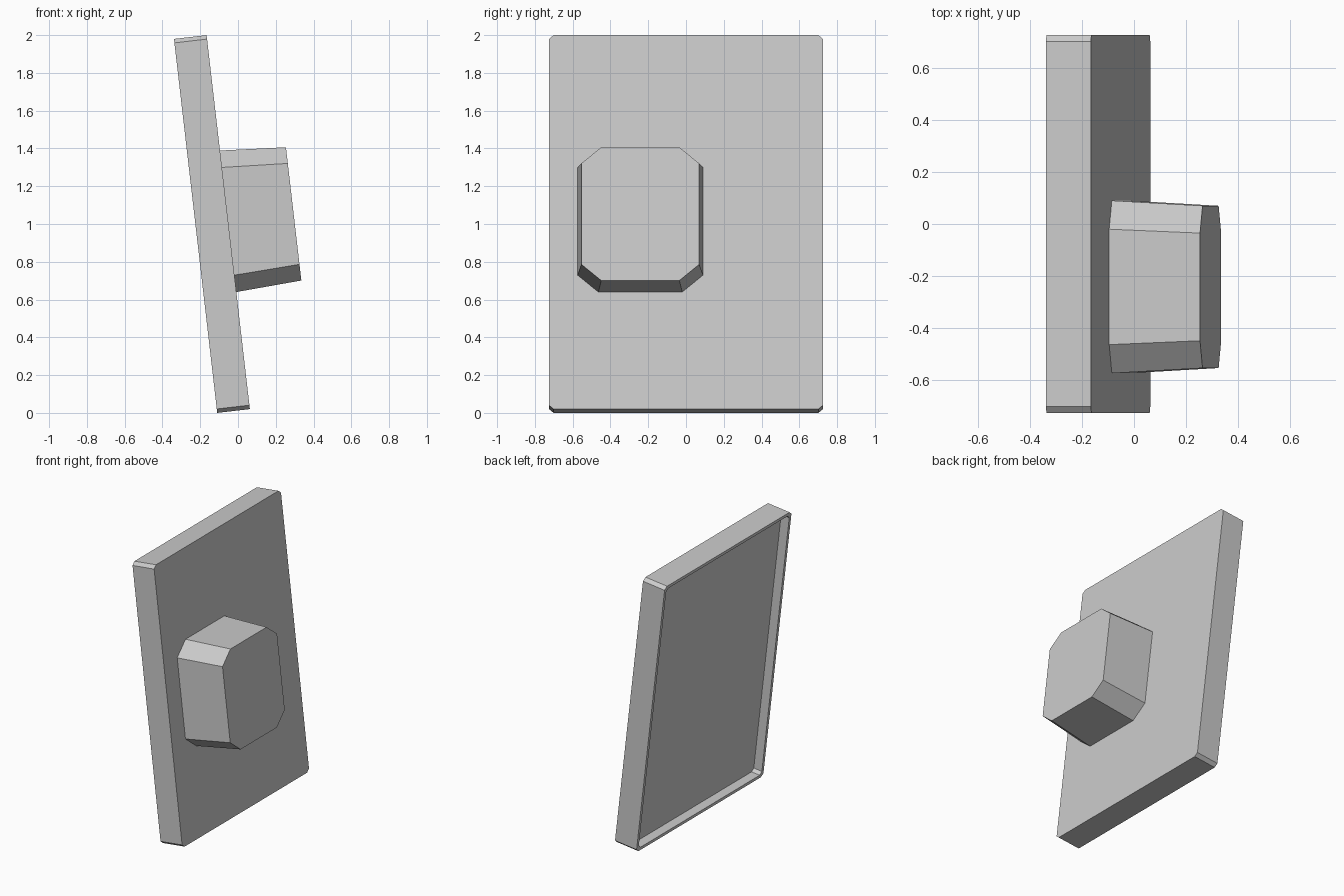
import bpy, bmesh
from math import radians
from mathutils import Matrix

if "Cube" in bpy.data.objects:
    bpy.data.objects.remove(bpy.data.objects["Cube"])

# Local frame: x = outward from the panel, y = width, z = along the panel height
TILT = Matrix.Translation((-0.11, 0, 0)) @ Matrix.Rotation(radians(-6.6), 4, 'Y')
HEIGHT, THICK = 1.993, 0.174


def octagon(x, cy, cz, hy, hz, by, bz):
    """Rectangle with cut corners in the plane at depth x."""
    corners = [(hy, hz - bz), (hy - by, hz), (by - hy, hz), (-hy, hz - bz),
               (-hy, bz - hz), (by - hy, -hz), (hy - by, -hz), (hy, bz - hz)]
    return [(x, cy + a, cz + b) for a, b in corners]


def loft(name, sections, cap_start=True):
    """Skin successive sections and cap the ends."""
    bm = bmesh.new()
    rings = [[bm.verts.new(p) for p in s] for s in sections]
    for a, b in zip(rings, rings[1:]):
        for i in range(len(a)):
            j = (i + 1) % len(a)
            bm.faces.new((a[i], a[j], b[j], b[i]))
    if cap_start:
        bm.faces.new(rings[0])
    bm.faces.new(rings[-1])
    bm.transform(TILT)
    bmesh.ops.recalc_face_normals(bm, faces=bm.faces)
    mesh = bpy.data.meshes.new(name)
    bm.to_mesh(mesh)
    bm.free()
    obj = bpy.data.objects.new(name, mesh)
    bpy.context.collection.objects.link(obj)
    return obj


# Leaning panel: recess floor, recess wall, back rim, outer side, front face
mid, rim, depth = HEIGHT / 2, 0.022, 0.065
inner = (0, mid, 0.726 - rim, mid - rim, 0.022, 0.02)
outer = (0, mid, 0.726, mid, 0.025, 0.021)
loft("panel", [octagon(depth, *inner), octagon(0, *inner),
               octagon(0, *outer), octagon(THICK, *outer)])

# Tapered housing block on the front of the panel
block = loft("housing", [octagon(THICK, -0.242, 1.001, 0.332, 0.377, 0.11, 0.09),
                         octagon(0.523, -0.242, 1.0, 0.312, 0.355, 0.105, 0.086)],
             cap_start=False)
# the single open skirt needs its normals to face away from its middle
centre = TILT @ Matrix.Translation((0.35, -0.242, 1.0)).to_translation()
if any((p.center - centre).dot(p.normal) < 0 for p in block.data.polygons):
    block.data.flip_normals()
